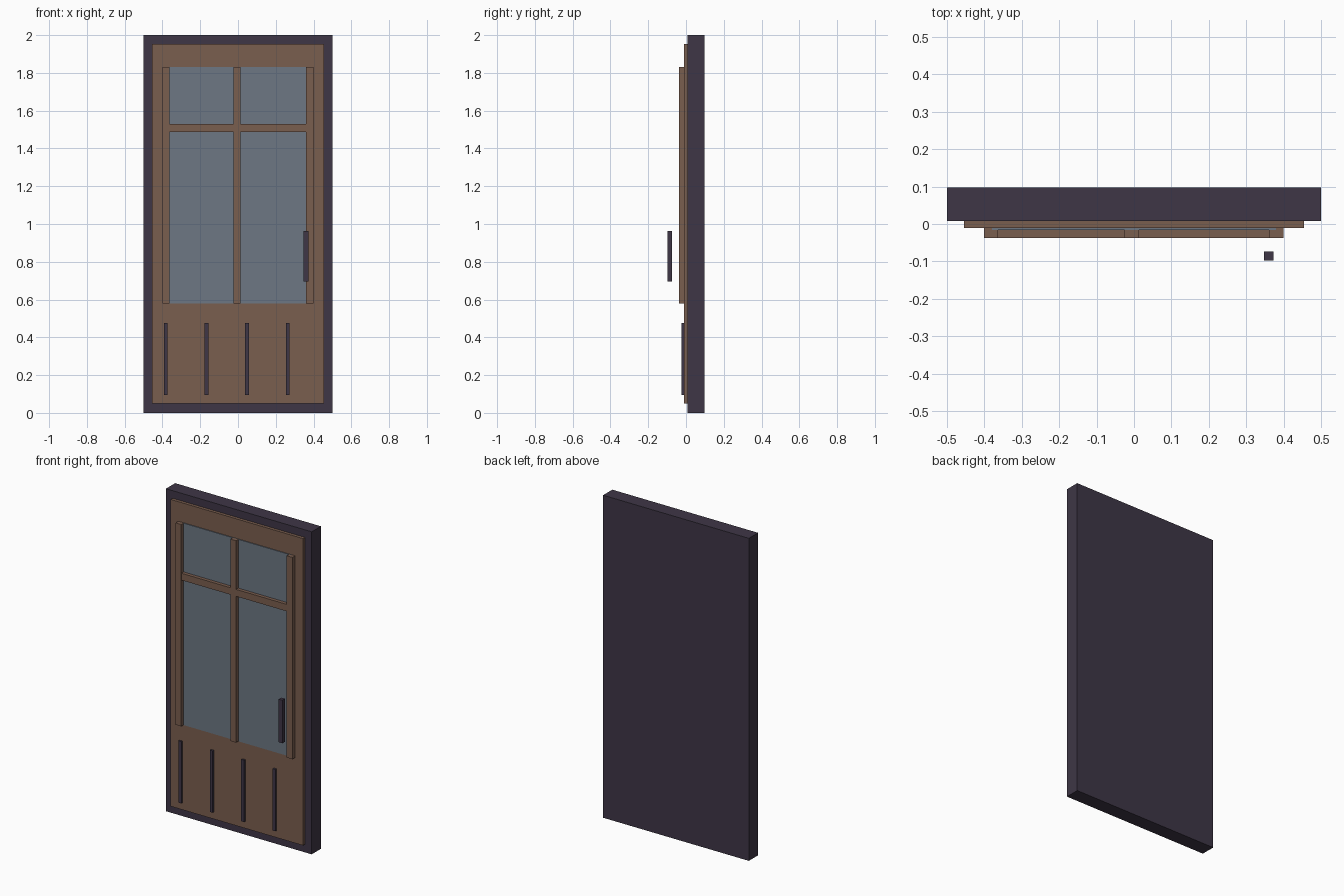
import bpy

old = bpy.data.objects.get("Cube")
if old:
    bpy.data.objects.remove(old, do_unlink=True)


def material(name, rgb):
    """Flat material from 0-255 display values."""
    col = [((c / 255 + 0.055) / 1.055) ** 2.4 for c in rgb] + [1]
    m = bpy.data.materials.new(name)
    m.use_nodes = True
    m.diffuse_color = col
    m.node_tree.nodes["Principled BSDF"].inputs["Base Color"].default_value = col
    return m


dark = material("dark_metal", (62, 54, 70))
wood = material("brown_wood", (122, 94, 79))
glass = material("grey_blue_glass", (109, 119, 131))


def box(name, mat, x, y, z):
    """Box from (low, high) ranges on each axis."""
    spans = (x, y, z)
    bpy.ops.mesh.primitive_cube_add(size=1, location=[(a + b) / 2 for a, b in spans])
    ob = bpy.context.object
    ob.name = name
    ob.scale = [b - a for a, b in spans]
    bpy.ops.object.transform_apply(location=False, rotation=False, scale=True)
    ob.data.materials.append(mat)
    return ob


# Frame slab and door leaf
box("frame", dark, (-0.5, 0.5), (0.008, 0.098), (0, 2))
box("door_leaf", wood, (-0.454, 0.454), (-0.011, 0.02), (0.05, 1.953))

# Glazing and its bars
bars_z = (0.58, 1.832)
box("glass_pane", glass, (-0.38, 0.38), (-0.016, 0), bars_z)
for name, x in (("right", -0.382), ("middle", -0.006), ("left", 0.38)):
    box(name + "_upright_bar", wood, (x - 0.019, x + 0.019), (-0.038, 0), bars_z)
box("cross_bar", wood, (-0.37, 0.37), (-0.0375, 0), (1.487, 1.53))

# Decorative strips on the lower panel
for i in range(4):
    x = -0.383 + 0.2155 * i
    box(f"lower_strip_{i + 1}", dark, (x - 0.01, x + 0.01), (-0.023, 0), (0.094, 0.477))

# Pull handle, standing clear of the door
box("handle", dark, (0.348, 0.373), (-0.098, -0.073), (0.695, 0.962))
